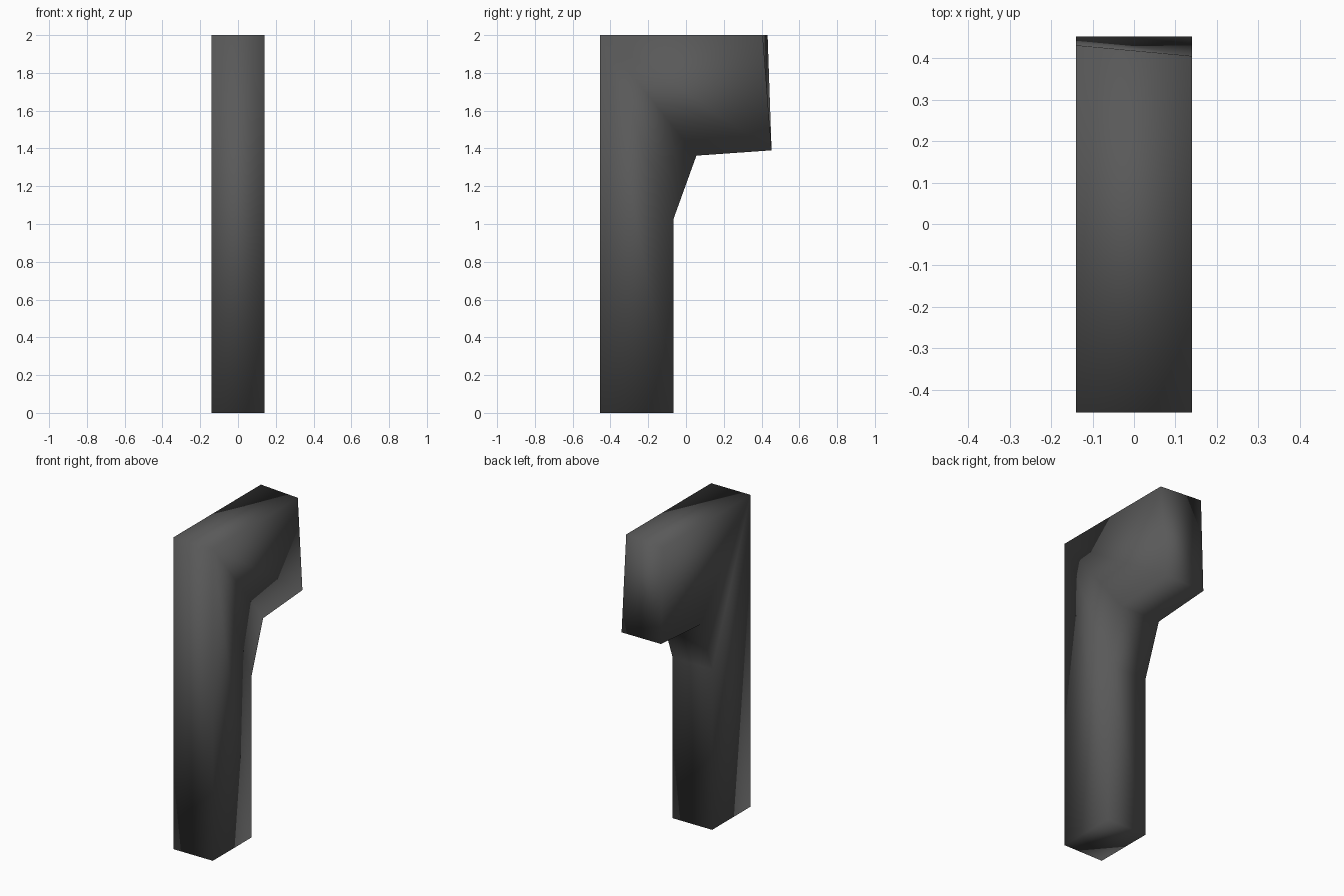
import bpy
import bmesh

default = bpy.data.objects.get("Cube")
if default:
    bpy.data.objects.remove(default, do_unlink=True)

HALF_WIDTH = 0.14
TOP_SKEW = 0.013  # the upper back edge runs slightly askew

# One dark grey for the whole part
grey = bpy.data.materials.new("dark_grey")
grey.use_nodes = True
colour = (0.1, 0.1, 0.1, 1)
grey.diffuse_color = colour
grey.node_tree.nodes["Principled BSDF"].inputs["Base Color"].default_value = colour

# Side profile (y, z): straight stem, sloped neck, overhanging head
profile = [(-0.455, 0), (-0.065, 0), (-0.065, 1.03), (0.055, 1.362),
           (0.453, 1.39), (0.419, 2), (-0.455, 2)]

bm = bmesh.new()
outline = [bm.verts.new((-HALF_WIDTH, y, z)) for y, z in profile]
side = bm.faces.new(outline)
extruded = bmesh.ops.extrude_face_region(bm, geom=[side])
new_verts = [g for g in extruded["geom"] if isinstance(g, bmesh.types.BMVert)]
bmesh.ops.translate(bm, verts=new_verts, vec=(2 * HALF_WIDTH, 0, 0))

# Skew the upper back edge of the head
for v in bm.verts:
    if v.co.z > 1.9 and v.co.y > 0:
        v.co.y -= TOP_SKEW * v.co.x / HALF_WIDTH

bmesh.ops.recalc_face_normals(bm, faces=bm.faces)
for face in bm.faces:
    face.smooth = True  # shading flows around every edge

mesh = bpy.data.meshes.new("hooked_post")
bm.to_mesh(mesh)
bm.free()
mesh.materials.append(grey)
post = bpy.data.objects.new("hooked_post", mesh)
bpy.context.collection.objects.link(post)
